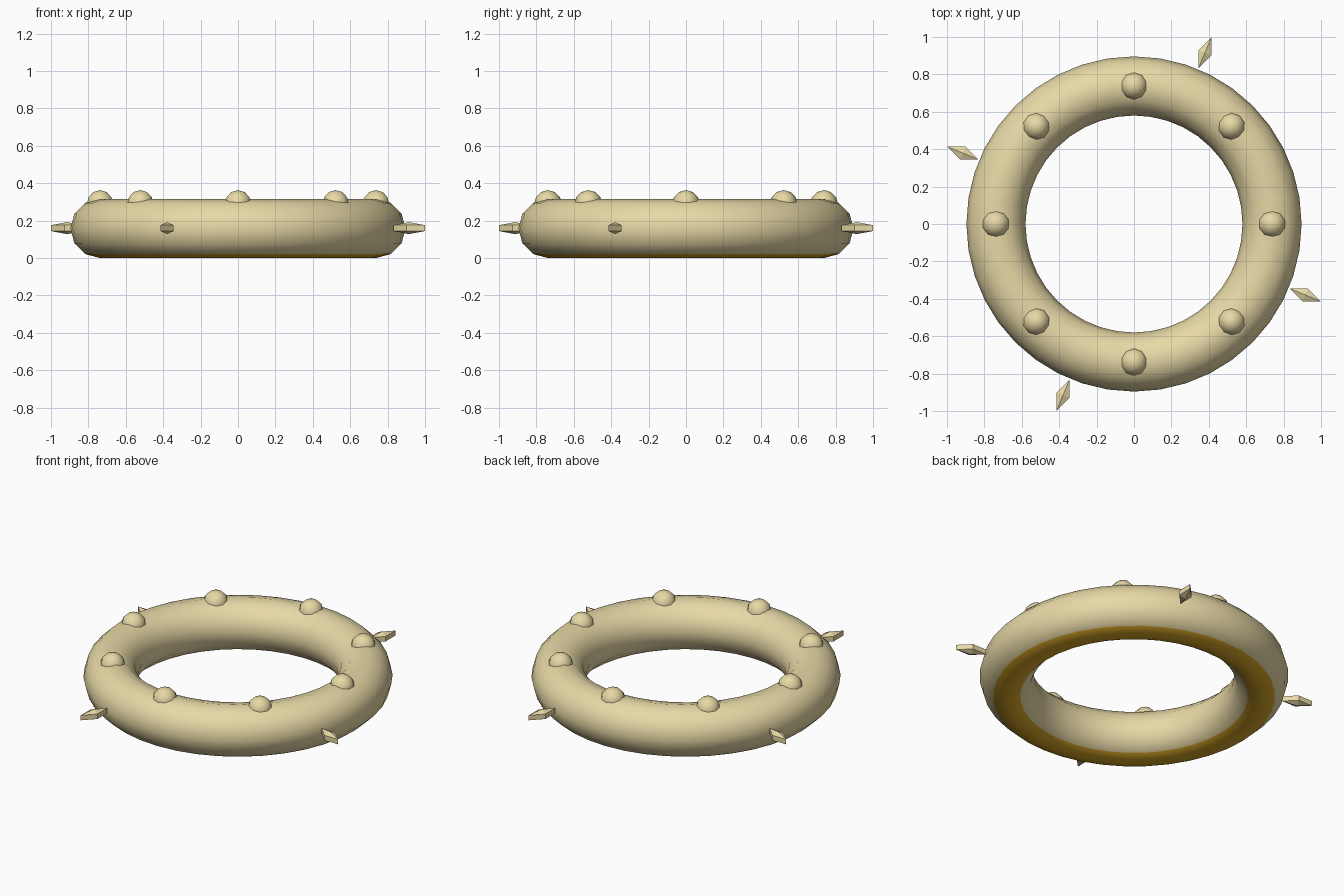
import bpy
import bmesh
from math import radians
from mathutils import Matrix

cube = bpy.data.objects.get("Cube")
if cube:
    bpy.data.objects.remove(cube, do_unlink=True)


def make_material(name, rgb):
    mat = bpy.data.materials.new(name)
    mat.use_nodes = True
    mat.diffuse_color = (*rgb, 1)
    mat.node_tree.nodes["Principled BSDF"].inputs["Base Color"].default_value = (*rgb, 1)
    return mat


SAND = make_material("sand", (0.80, 0.69, 0.38))
OCHRE = make_material("ochre", (0.68, 0.38, 0.02))

RING_RADIUS, TUBE = 0.738, 0.158
STUD_RADIUS = 0.074
SPIKE_DISTANCE = 0.99

# Ring with an ochre underside
bpy.ops.mesh.primitive_torus_add(major_segments=40, minor_segments=12,
                                 major_radius=RING_RADIUS, minor_radius=TUBE,
                                 location=(0, 0, TUBE))
ring = bpy.context.object
ring.name = "ring"
ring.data.materials.append(SAND)
ring.data.materials.append(OCHRE)
for face in ring.data.polygons:
    face.use_smooth = True
    face.material_index = int(face.center.z < -0.85 * TUBE)


def add_part(name, bm, smooth):
    mesh = bpy.data.meshes.new(name)
    for face in bm.faces:
        face.smooth = smooth
    bm.to_mesh(mesh)
    bm.free()
    mesh.materials.append(SAND)
    obj = bpy.data.objects.new(name, mesh)
    bpy.context.collection.objects.link(obj)


def around(degrees, distance, z):
    return Matrix.Rotation(radians(degrees), 4, "Z") @ Matrix.Translation((distance, 0, z))


# Eight round studs on the crown of the ring
for i in range(8):
    bm = bmesh.new()
    place = Matrix.Translation(around(45 * i, RING_RADIUS, 0.289).translation)
    bmesh.ops.create_uvsphere(bm, u_segments=10, v_segments=6, radius=STUD_RADIUS, matrix=place)
    add_part(f"stud_{i + 1}", bm, True)

# Four flat diamond spikes around the rim
for i in range(4):
    bm = bmesh.new()
    size = Matrix.Diagonal((0.105, 0.043, 0.032, 1))
    bmesh.ops.create_uvsphere(bm, u_segments=4, v_segments=3, radius=1,
                              matrix=around(67.5 + 90 * i, SPIKE_DISTANCE, 0.16) @ size)
    add_part(f"spike_{i + 1}", bm, False)
